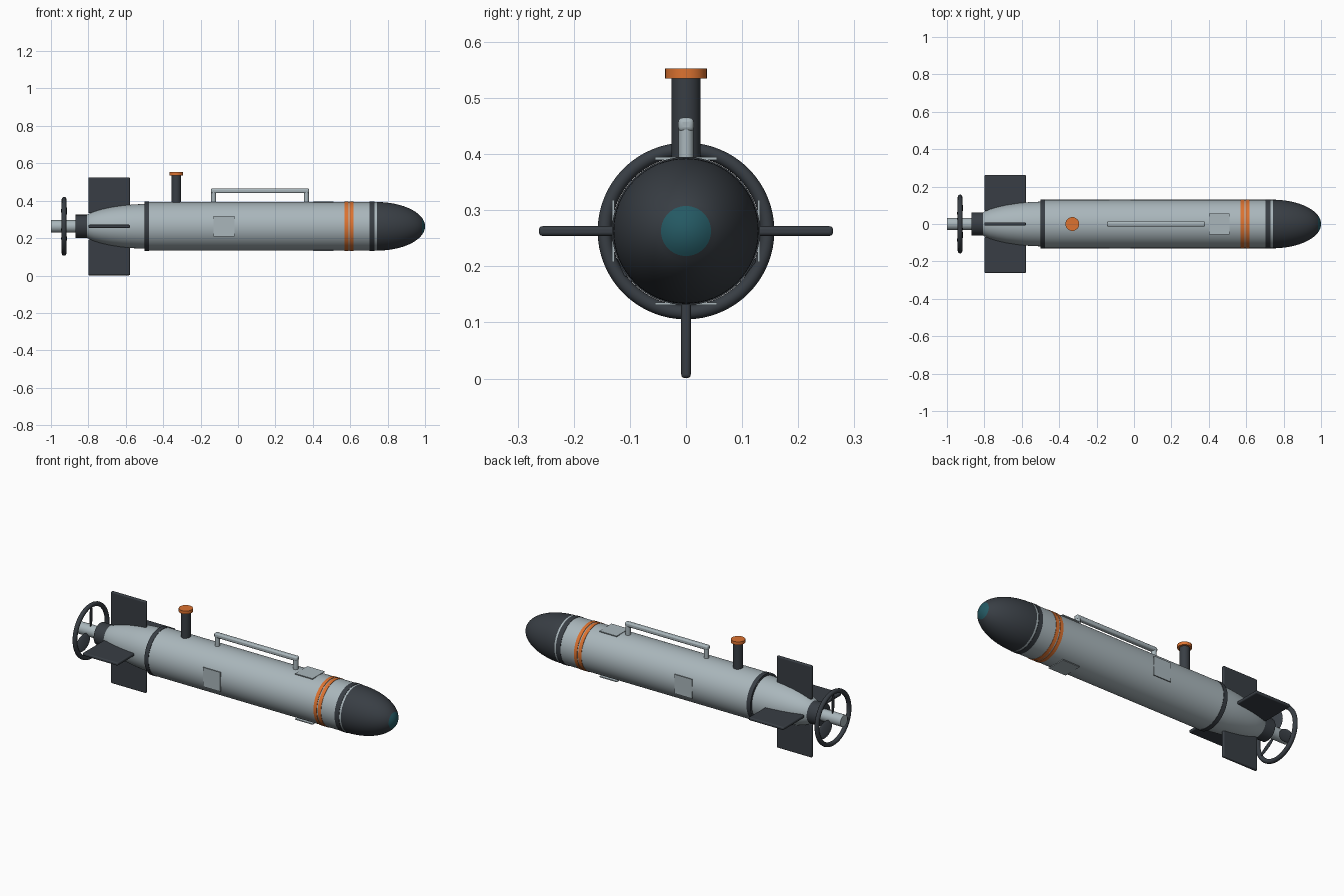
import bpy, math
from mathutils import Matrix, Vector

if "Cube" in bpy.data.objects:
    bpy.data.objects.remove(bpy.data.objects["Cube"])

AXIS = 0.263  # height of the hull centreline


def material(name, rgb):
    m = bpy.data.materials.new(name)
    m.diffuse_color = (*rgb, 1)
    m.use_nodes = True
    m.node_tree.nodes["Principled BSDF"].inputs["Base Color"].default_value = m.diffuse_color
    return m


GREY = material("pale_grey", (0.40, 0.47, 0.50))
DARK = material("charcoal", (0.040, 0.048, 0.058))
ORANGE = material("orange", (0.72, 0.17, 0.03))
TEAL = material("teal", (0.018, 0.10, 0.125))


def finish(obj, name, mat, smooth=True):
    obj.name = name
    obj.data.materials.append(mat)
    if smooth:
        bpy.ops.object.select_all(action='DESELECT')
        obj.select_set(True)
        bpy.context.view_layer.objects.active = obj
        bpy.ops.object.shade_smooth_by_angle(angle=math.radians(35))
    return obj


def lathe(name, profile, mat, n=64):
    """Spin (x, radius) points about the hull axis; both ends are closed."""
    verts, faces = [], []
    for x, r in profile:
        for i in range(n):
            a = 2 * math.pi * i / n
            verts.append((x, r * math.cos(a), AXIS + r * math.sin(a)))
    for k in range(len(profile) - 1):
        for i in range(n):
            j = (i + 1) % n
            faces.append((k * n + i, k * n + j, (k + 1) * n + j, (k + 1) * n + i))
    faces.append(tuple(reversed(range(n))))
    faces.append(tuple(range((len(profile) - 1) * n, len(profile) * n)))
    mesh = bpy.data.meshes.new(name)
    mesh.from_pydata(verts, [], [tuple(reversed(f)) for f in faces])
    obj = bpy.data.objects.new(name, mesh)
    bpy.context.collection.objects.link(obj)
    return finish(obj, name, mat)


def tube(name, x0, x1, r, mat, n=64):
    return lathe(name, [(x0, r), (x1, r)], mat, n)


def post(name, x, z0, z1, r, mat):
    bpy.ops.mesh.primitive_cylinder_add(vertices=32, radius=r, depth=z1 - z0,
                                        location=(x, 0, (z0 + z1) / 2))
    return finish(bpy.context.object, name, mat)


def box(name, size, matrix, mat, bevel=0):
    bpy.ops.mesh.primitive_cube_add(size=1)
    obj = bpy.context.object
    obj.data.transform(Matrix.Diagonal((*size, 1)))
    obj.data.transform(matrix)
    if bevel:
        mod = obj.modifiers.new("rounded_edges", 'BEVEL')
        mod.width, mod.segments = bevel, 3
    return finish(obj, name, mat, bool(bevel))


def around(angle, x, radius):
    """Frame whose local z points radially out of the hull (0 = up)."""
    return (Matrix.Translation((0, 0, AXIS)) @ Matrix.Rotation(angle, 4, 'X')
            @ Matrix.Translation((x, 0, radius)))


# Hull, nose and lens
tube("hull", -0.50, 0.742, 0.13, GREY)
NOSE_X, NOSE_LEN, LENS_T = 0.74, 0.26, 0.35
arc = lambda t: (NOSE_X + NOSE_LEN * math.cos(t), 0.13 * math.sin(t))
lathe("nose", [arc(math.pi / 2 + (LENS_T - math.pi / 2) * i / 16) for i in range(17)], DARK)
lathe("lens", [arc(LENS_T + (0.01 - LENS_T) * i / 8) for i in range(9)], TEAL)

# Tail cone, motor hub and shaft
lathe("tail_cone", [(-0.81, 0.060), (-0.80, 0.066), (-0.77, 0.079), (-0.73, 0.091), (-0.68, 0.102),
                    (-0.62, 0.111), (-0.56, 0.117), (-0.49, 0.120)], GREY)
tube("motor_hub", -0.87, -0.79, 0.062, DARK, 48)
tube("shaft", -1.0, -0.86, 0.033, GREY, 32)

# Seam and marking bands
for name, x0, x1, mat in (("rear_seam", -0.50, -0.475, DARK), ("front_seam", 0.703, 0.731, DARK),
                          ("rear_stripe", 0.57, 0.59, ORANGE), ("front_stripe", 0.597, 0.617, ORANGE)):
    tube(name, x0, x1, 0.132, mat)

# Four tail fins and four access panels
for i in range(4):
    a = i * math.pi / 2
    box("tail_fin", (0.222, 0.017, 0.192), around(a, -0.689, 0.166), DARK, 0.006)
    x = 0.455 if i % 2 == 0 else -0.075
    box("access_panel", (0.11, 0.11, 0.005), around(a, x, 0.1295), GREY)

# Mast with cap
post("mast", -0.33, 0.37, 0.537, 0.026, DARK)
post("mast_cap", -0.33, 0.535, 0.553, 0.037, ORANGE)

# Carry handle
box("handle_bar", (0.525, 0.028, 0.025), Matrix.Translation((0.118, 0, 0.4525)), GREY, 0.008)
for x in (-0.13, 0.366):
    post("handle_post", x, 0.38, 0.45, 0.0135, GREY)

# Propeller guard ring and blades
bpy.ops.mesh.primitive_torus_add(major_radius=0.145, minor_radius=0.0125, major_segments=64,
                                 minor_segments=12, location=(-0.93, 0, AXIS),
                                 rotation=(0, math.pi / 2, 0))
finish(bpy.context.object, "guard_ring", DARK)
for i in range(3):
    bpy.ops.mesh.primitive_uv_sphere_add(segments=24, ring_count=12, radius=1)
    blade = bpy.context.object
    blade.data.transform(around(i * 2 * math.pi / 3, -0.93, 0.083)
                         @ Matrix.Rotation(math.radians(25), 4, 'Z')
                         @ Matrix.Diagonal((0.006, 0.034, 0.06, 1)))
    finish(blade, "propeller_blade", DARK)
